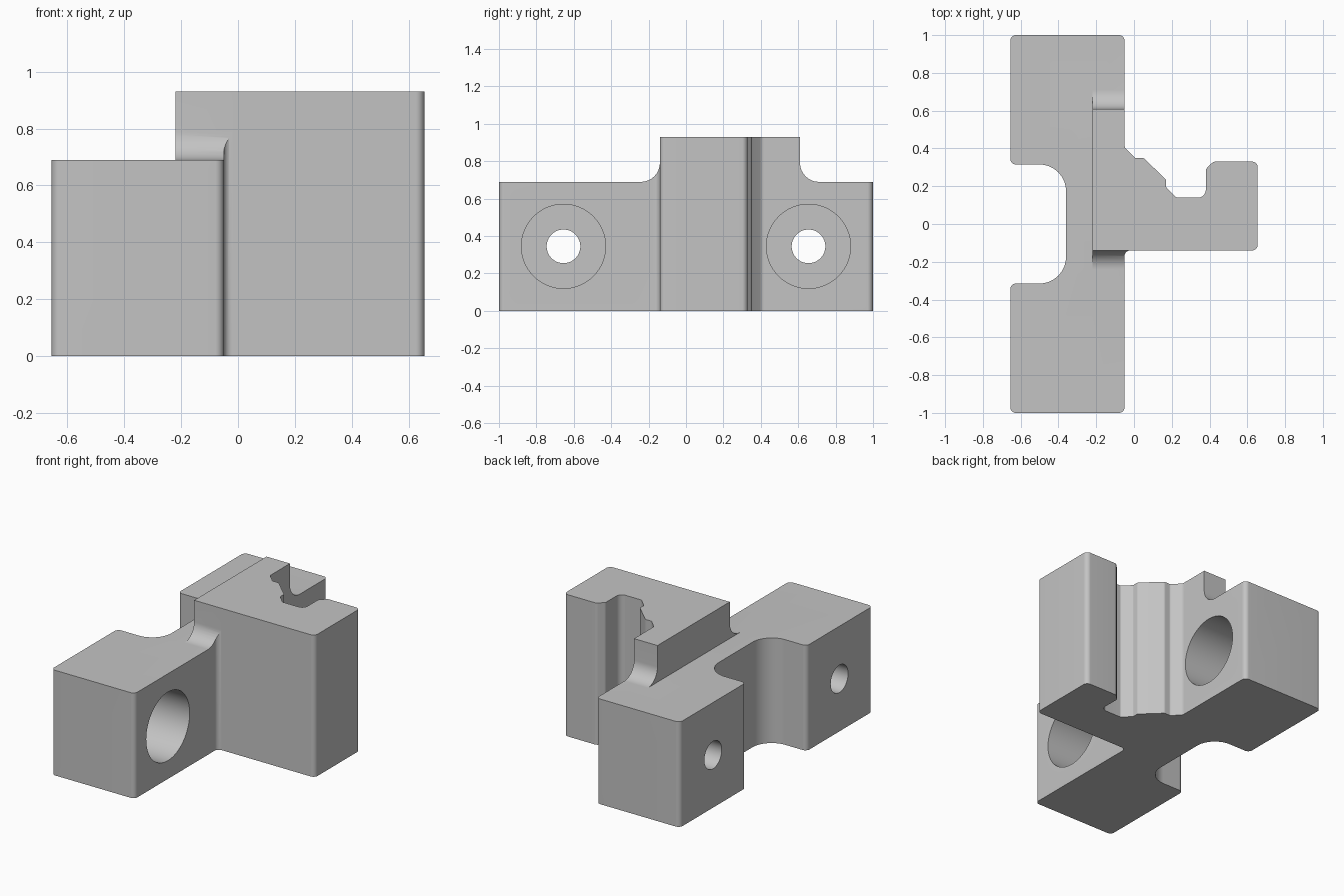
import bpy, bmesh, math
from mathutils import Vector

cube = bpy.data.objects.get("Cube")
if cube:
    bpy.data.objects.remove(cube, do_unlink=True)

TOP, STEP = 0.93, 0.69
HALF_X = 0.655


def rounded(corners, steps=10):
    """Turn (u, v, radius) corners into an outline with filleted corners."""
    out = []
    for i, (u, v, r) in enumerate(corners):
        p = Vector((u, v))
        if r == 0:
            out.append(p)
            continue
        a = (Vector(corners[i - 1][:2]) - p).normalized()
        b = (Vector(corners[(i + 1) % len(corners)][:2]) - p).normalized()
        half = a.angle(b) / 2
        centre = p + (a + b).normalized() * r / math.sin(half)
        start = p + a * r / math.tan(half) - centre
        end = p + b * r / math.tan(half) - centre
        for k in range(steps + 1):
            out.append(centre + start.lerp(end, k / steps).normalized() * r)
    return out


def prism(name, outline, lo, hi, axis):
    """Extrude an outline along z (outline in x, y) or x (outline in y, z)."""
    def place(p, h):
        return (p.x, p.y, h) if axis == "z" else (h, p.x, p.y)
    bm = bmesh.new()
    low = [bm.verts.new(place(p, lo)) for p in outline]
    high = [bm.verts.new(place(p, hi)) for p in outline]
    bm.faces.new(low)
    bm.faces.new(high)
    n = len(outline)
    for i in range(n):
        j = (i + 1) % n
        bm.faces.new((low[i], low[j], high[j], high[i]))
    bmesh.ops.recalc_face_normals(bm, faces=bm.faces)
    mesh = bpy.data.meshes.new(name)
    bm.to_mesh(mesh)
    bm.free()
    obj = bpy.data.objects.new(name, mesh)
    bpy.context.collection.objects.link(obj)
    return obj


def circle(y, z, r, n=64):
    return [Vector((y + r * math.cos(math.tau * k / n),
                    z + r * math.sin(math.tau * k / n))) for k in range(n)]


def cut(target, cutter):
    mod = target.modifiers.new("cut", "BOOLEAN")
    mod.operation = "DIFFERENCE"
    mod.solver = "EXACT"
    mod.object = cutter
    bpy.context.view_layer.objects.active = target
    bpy.ops.object.modifier_apply(modifier=mod.name)
    bpy.data.objects.remove(cutter, do_unlink=True)


# Plan outline: mounting bar with rear relief, and hooked arm
plan = [
    (-HALF_X, -1, 0.03), (-0.05, -1, 0.03),
    (-0.05, -0.14, 0.03), (HALF_X, -0.14, 0.03),
    (HALF_X, 0.33, 0.03), (0.42, 0.33, 0.03), (0.38, 0.29, 0.02),
    (0.38, 0.14, 0.04), (0.225, 0.14, 0.01),
    (0.17, 0.195, 0.01), (0.17, 0.235, 0.015),
    (0.05, 0.35, 0.02), (0.005, 0.35, 0.015),
    (-0.05, 0.405, 0.03), (-0.05, 1, 0.03),
    (-HALF_X, 1, 0.03), (-HALF_X, 0.315, 0.03),
    (-0.36, 0.315, 0.14), (-0.36, -0.315, 0.14), (-HALF_X, -0.315, 0.03),
]
body = prism("clamp_bracket", rounded(plan), 0, TOP, "z")

# Lowered rear ledge
ledge = [Vector(p) for p in ((-1.1, STEP), (1.1, STEP), (1.1, 1.1), (-1.1, 1.1))]
cut(body, prism("ledge_cutter", ledge, -1, -0.22, "x"))

# Lowered ends with filleted shoulders
for name, inner, outer in (("front", -0.14, -1.1), ("back", 0.61, 1.1)):
    shoulder = [(outer, STEP, 0), (inner, STEP, 0.1), (inner, 1.1, 0), (outer, 1.1, 0)]
    cut(body, prism(name + "_shoulder_cutter", rounded(shoulder), -0.22, -0.02, "x"))

# Counterbored screw holes
for side in (-1, 1):
    y, z = side * 0.655, 0.345
    cut(body, prism("bore_cutter", circle(y, z, 0.225), -0.42, 0.1, "x"))
    cut(body, prism("screw_hole_cutter", circle(y, z, 0.09), -0.9, 0.1, "x"))

# Plain grey finish
grey = bpy.data.materials.new("plain_grey")
grey.use_nodes = True
colour = (0.55, 0.55, 0.55, 1)
grey.diffuse_color = colour
grey.node_tree.nodes["Principled BSDF"].inputs["Base Color"].default_value = colour
body.data.materials.clear()
body.data.materials.append(grey)
for face in body.data.polygons:
    face.material_index = 0

bpy.ops.object.select_all(action="DESELECT")
body.select_set(True)
bpy.context.view_layer.objects.active = body
bpy.ops.object.shade_smooth_by_angle(angle=math.radians(30))
